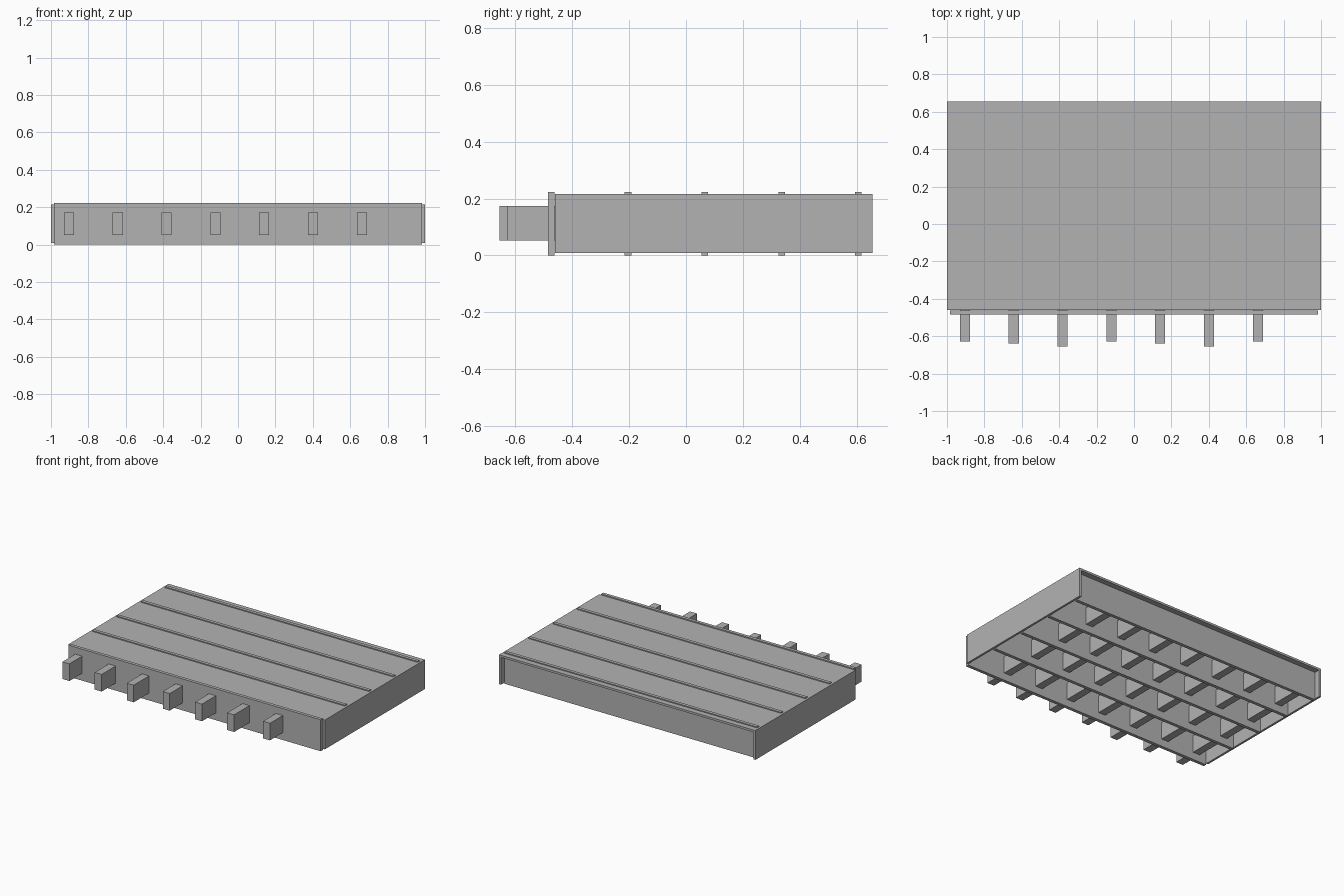
import bpy

# Remove the default object
cube = bpy.data.objects.get("Cube")
if cube:
    bpy.data.objects.remove(cube, do_unlink=True)

# Single grey material
grey = bpy.data.materials.new("plain_grey")
grey.use_nodes = True
colour = (0.45, 0.45, 0.45, 1.0)
grey.diffuse_color = colour
grey.node_tree.nodes["Principled BSDF"].inputs["Base Color"].default_value = colour


def box(name, low, high):
    """Axis-aligned box between two opposite corners."""
    centre = [(a + b) / 2 for a, b in zip(low, high)]
    bpy.ops.mesh.primitive_cube_add(size=1, location=centre)
    obj = bpy.context.object
    obj.name = name
    obj.scale = [b - a for a, b in zip(low, high)]
    bpy.ops.object.transform_apply(location=False, rotation=False, scale=True)
    obj.data.materials.append(grey)
    return obj


FRONT, BACK = -0.46, 0.655
DECK_TOP, HEIGHT = 0.215, 0.222
INNER = 0.985

# Deck sheet, overhanging the rear beam
box("deck", (-INNER, FRONT, 0.2), (INNER, BACK, DECK_TOP))

# Side plates, mirrored left and right
for name, side in (("left_side_plate", 1), ("right_side_plate", -1)):
    x0, x1 = sorted((side * INNER, side))
    box(name, (x0, FRONT, 0.008), (x1, BACK, DECK_TOP))

# Cross beams, standing slightly proud above and below the deck
THICK = 0.023
beam_rows = [-0.473 + 0.2695 * i for i in range(5)]
for i, y in enumerate(beam_rows):
    box(f"cross_beam_{i + 1}", (-INNER, y - THICK / 2, 0),
        (INNER, y + THICK / 2, HEIGHT))

# Joists running through the beams, with staggered front ends
joist_ends = (-0.627, -0.64, -0.655)
for i in range(7):
    x = -0.904 + 0.261 * i
    box(f"joist_{i + 1}", (x - 0.027, joist_ends[i % 3], 0.052),
        (x + 0.027, beam_rows[-1], 0.173))
